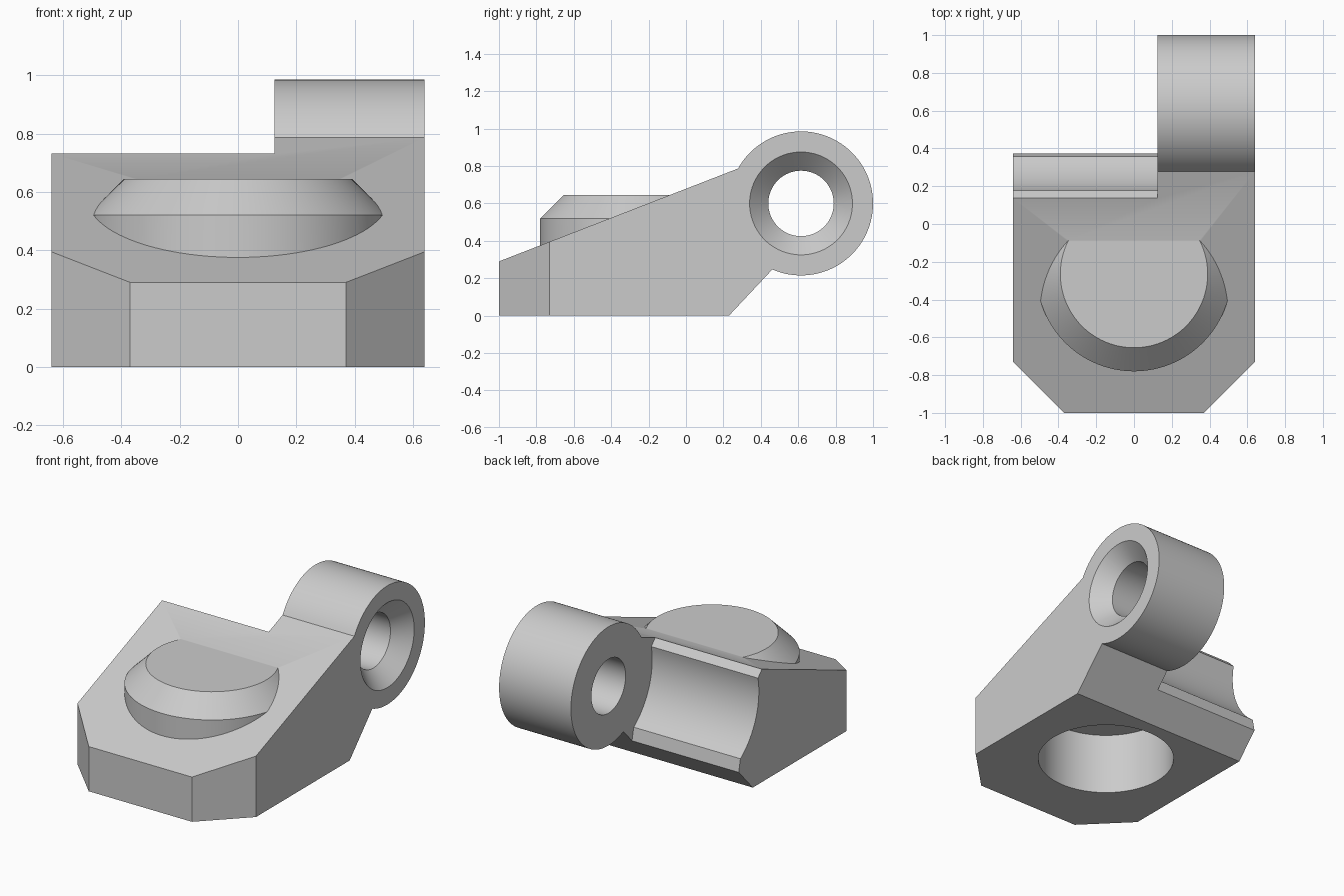
import bpy
import bmesh
from math import sin, cos, pi, radians
from mathutils import Matrix

cube = bpy.data.objects.get("Cube")
if cube:
    bpy.data.objects.remove(cube, do_unlink=True)

grey = bpy.data.materials.new("plain grey")
grey.use_nodes = True
grey.diffuse_color = (0.6, 0.6, 0.6, 1)
grey.node_tree.nodes["Principled BSDF"].inputs["Base Color"].default_value = (0.6, 0.6, 0.6, 1)


def finish(name, bm):
    bmesh.ops.recalc_face_normals(bm, faces=bm.faces)
    mesh = bpy.data.meshes.new(name)
    bm.to_mesh(mesh)
    bm.free()
    mesh.materials.append(grey)
    obj = bpy.data.objects.new(name, mesh)
    bpy.context.collection.objects.link(obj)
    return obj


def prism(name, points, low, high, axis):
    """Extrude a flat outline along x (points are y, z) or z (points are x, y)."""
    bm = bmesh.new()
    place = (lambda p: (low, *p)) if axis == "x" else (lambda p: (*p, low))
    face = bm.faces.new([bm.verts.new(place(p)) for p in points])
    moved = bmesh.ops.extrude_face_region(bm, geom=[face])["geom"]
    step = (high - low, 0, 0) if axis == "x" else (0, 0, high - low)
    bmesh.ops.translate(bm, vec=step, verts=[v for v in moved if isinstance(v, bmesh.types.BMVert)])
    return finish(name, bm)


def lathe(name, profile, matrix, sides=96):
    """Turn (radius, height) points into a capped solid."""
    bm = bmesh.new()
    rings = [[bm.verts.new((r * cos(2 * pi * i / sides), r * sin(2 * pi * i / sides), h))
              for i in range(sides)] for r, h in profile]
    for a, b in zip(rings, rings[1:]):
        for i in range(sides):
            j = (i + 1) % sides
            bm.faces.new((a[i], a[j], b[j], b[i]))
    bm.faces.new(rings[0])
    bm.faces.new(rings[-1])
    bm.transform(matrix)
    return finish(name, bm)


def arc(radius, start, end, steps):
    """Points around the hinge centre in the y, z plane."""
    angles = [radians(start + (end - start) * i / steps) for i in range(steps + 1)]
    return [(HINGE_Y + radius * cos(a), HINGE_Z + radius * sin(a)) for a in angles]


def combine(target, tool, operation):
    mod = target.modifiers.new(operation.lower(), "BOOLEAN")
    mod.operation, mod.object, mod.solver = operation, tool, "EXACT"
    graph = bpy.context.evaluated_depsgraph_get()
    mesh = bpy.data.meshes.new_from_object(target.evaluated_get(graph))
    target.modifiers.clear()
    target.data = mesh
    bpy.data.objects.remove(tool, do_unlink=True)


HINGE_Y, HINGE_Z = 0.615, 0.6
HALF = 0.64
LUG_X = 0.125

# Wedge body and round hinge lug share one side outline
side = [(-1, 0), (-1, 0.29)] + arc(0.385, 151, -113.5, 72) + [(0.23, 0)]
body = prism("hinge_block", side, -HALF, HALF, "x")

# Clipped front corners
plan = [(-HALF, 1.2), (-HALF, -0.73), (-0.37, -1.1), (0.37, -1.1), (HALF, -0.73), (HALF, 1.2)]
plan[2:4] = [(-0.37, -1), (0.37, -1)]
combine(body, prism("plan_outline", plan, -0.2, 1.2, "z"), "INTERSECT")

# Bevelled round boss with a blind socket beneath it
centre = Matrix.Translation((0, -0.265, 0))
combine(body, lathe("boss", [(0.515, 0.3), (0.515, 0.52), (0.39, 0.645)], centre), "UNION")
combine(body, lathe("socket", [(0.41, -0.1), (0.41, 0.4)], centre), "DIFFERENCE")

# Curved clearance beside the lug
relief = [(0.09, 1.1), (0.09, 0.78)] + arc(0.447, 168.5, 234.7, 24) + [(0.40, 0.03), (0.40, -0.1), (1.1, -0.1), (1.1, 1.1)]
combine(body, prism("relief", relief, -0.8, LUG_X, "x"), "DIFFERENCE")

# Pin bore, countersunk on the outer face
along_x = Matrix.Translation((0, HINGE_Y, HINGE_Z)) @ Matrix.Rotation(pi / 2, 4, "Y")
bore = [(0.175, 0), (0.175, HALF - 0.1), (0.275, HALF), (0.375, HALF + 0.1)]
combine(body, lathe("pin_bore", bore, along_x), "DIFFERENCE")

bpy.ops.object.select_all(action="DESELECT")
body.select_set(True)
bpy.context.view_layer.objects.active = body
bpy.ops.object.shade_smooth_by_angle(angle=radians(25))
